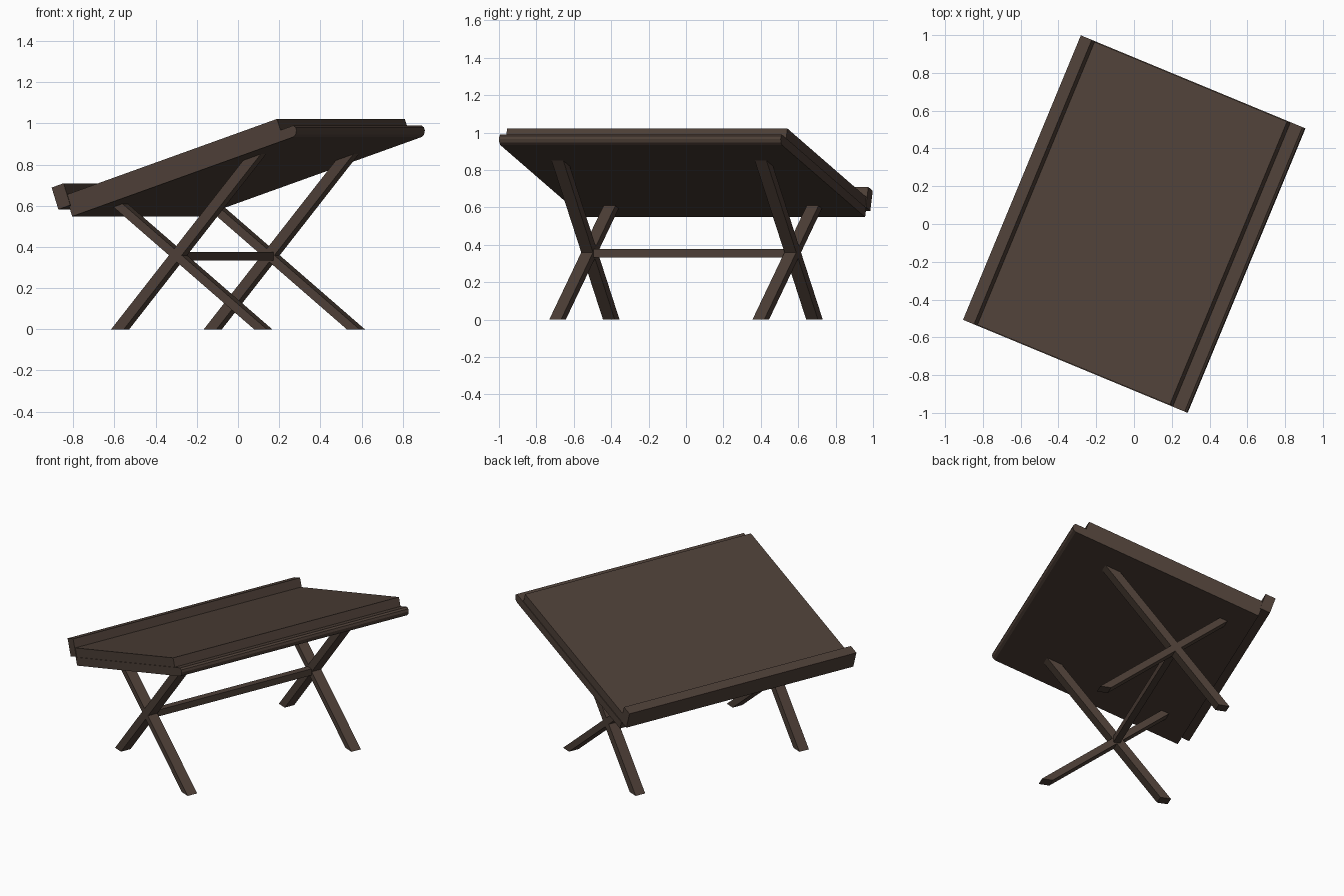
import bpy, bmesh, math
from mathutils import Matrix

if "Cube" in bpy.data.objects:
    bpy.data.objects.remove(bpy.data.objects["Cube"])

TURN = Matrix.Rotation(math.radians(-22.5), 4, 'Z')   # whole table is turned in plan
TILT = math.radians(18.4)                             # slope of the top

wood = bpy.data.materials.new("dark_wood")
wood.diffuse_color = (0.075, 0.05, 0.038, 1)
wood.use_nodes = True
wood.node_tree.nodes["Principled BSDF"].inputs["Base Color"].default_value = wood.diffuse_color


def prism(name, profile, y0, y1):
    """Extrude an (x, z) profile along the table's length."""
    bm = bmesh.new()
    face = bm.faces.new([bm.verts.new((x, y0, z)) for x, z in profile])
    ext = bmesh.ops.extrude_face_region(bm, geom=[face])
    for v in ext["geom"]:
        if isinstance(v, bmesh.types.BMVert):
            v.co.y = y1
    bmesh.ops.recalc_face_normals(bm, faces=bm.faces)
    bm.transform(TURN)
    me = bpy.data.meshes.new(name)
    bm.to_mesh(me)
    bm.free()
    me.materials.append(wood)
    ob = bpy.data.objects.new(name, me)
    bpy.context.collection.objects.link(ob)
    return ob


def tilted(points):
    """Convert (along slope, above slope) to (x, z)."""
    c, s = math.cos(TILT), math.sin(TILT)
    return [(a * c - n * s, a * s + n * c) for a, n in points]


def slab(name, a0, a1, n0, n1, half):
    prism(name, tilted([(a0, n0), (a1, n0), (a1, n1), (a0, n1)]), -half, half)


# sloping top: upper board and lip at the low edge
slab("writing_board", -0.328, 0.836, 0.741, 0.799, 0.811)
slab("book_lip", -0.392, -0.326, 0.744, 0.856, 0.815)

# lower panel with a rounded nose at the high edge
prism("lower_panel", tilted([(-0.334, 0.689), (0.890, 0.688), (0.907, 0.696),
                             (0.917, 0.713), (0.917, 0.729), (0.908, 0.741),
                             (-0.334, 0.741)]), -0.815, 0.815)


def under(x):
    """Height just inside the panel's underside."""
    return 0.729 + math.tan(TILT) * x


def leg(name, foot, top, y):
    w, d = 0.0335, 0.034
    slope = under(top) / (top - foot)
    pts = [(foot - w, 0), (foot + w, 0)]
    # each long edge runs up until it meets the sloping underside
    for f in (foot + w, foot - w):
        x = (0.729 + slope * f) / (slope - math.tan(TILT))
        pts.append((x, under(x)))
    prism(name, pts, y - d, y + d)


# crossed legs at both ends
for side, y in (("front", -0.588), ("back", 0.588)):
    leg(side + "_long_leg", -0.376, 0.335, y)
    leg(side + "_short_leg", 0.376, -0.376, y)

# stretcher joining the two crossings
cx, cz, h = -0.065, 0.355, 0.0215
prism("stretcher", [(cx - h, cz - h), (cx + h, cz - h), (cx + h, cz + h), (cx - h, cz + h)],
      -0.588, 0.588)
